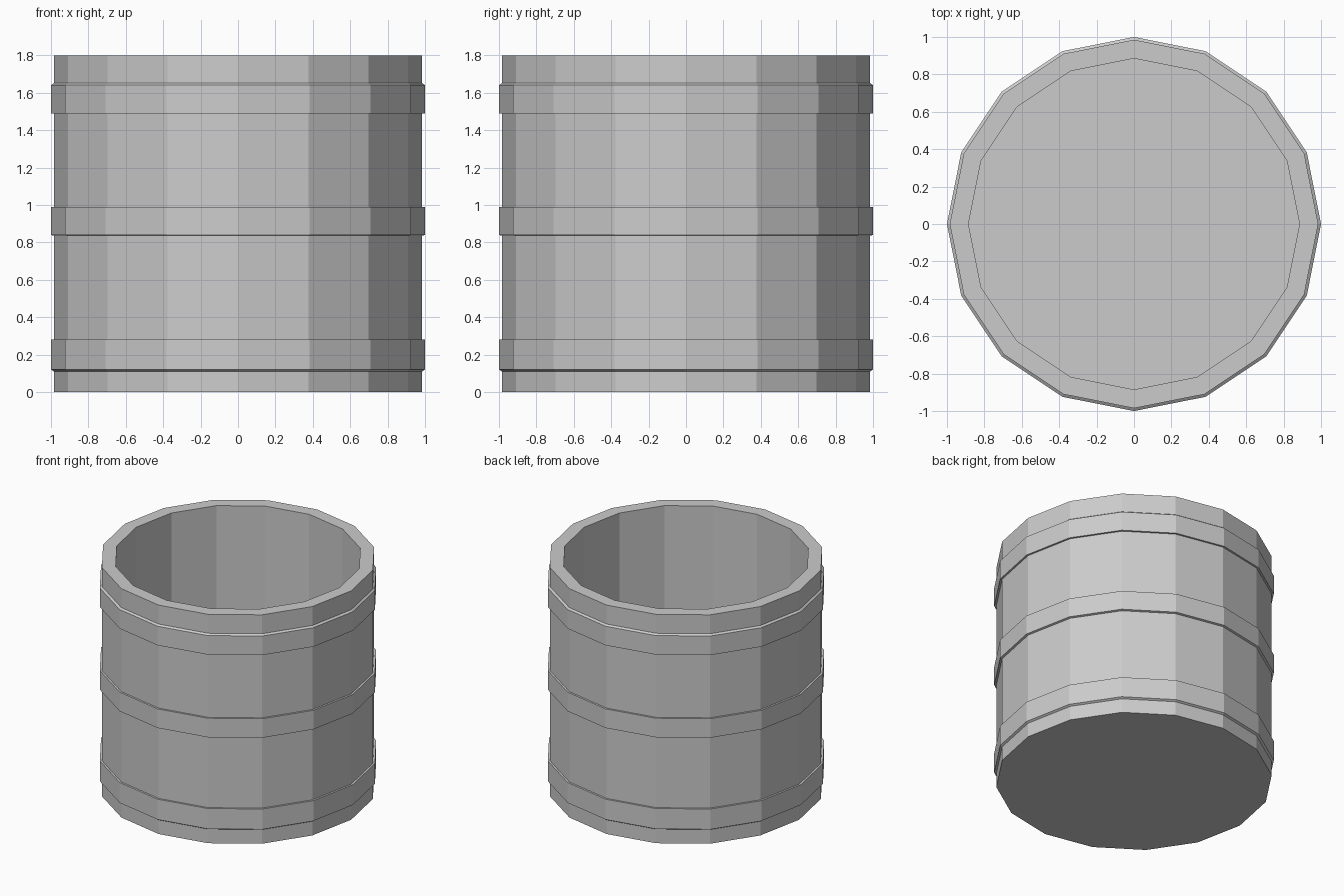
import bpy, bmesh, math

if "Cube" in bpy.data.objects:
    bpy.data.objects.remove(bpy.data.objects["Cube"])

SIDES = 16


def lathe(name, profile, closed=False):
    """Revolve (radius, z) points around z; radius 0 becomes a flat cap."""
    bm = bmesh.new()
    rings = []
    for r, z in profile:
        rings.append([bm.verts.new((r * math.cos(2 * math.pi * i / SIDES),
                                    r * math.sin(2 * math.pi * i / SIDES), z))
                      for i in range(SIDES)])
    pairs = list(zip(rings, rings[1:]))
    if closed:
        pairs.append((rings[-1], rings[0]))
    else:
        bm.faces.new(rings[0][::-1])
        bm.faces.new(rings[-1])
    for a, b in pairs:
        for i in range(SIDES):
            j = (i + 1) % SIDES
            bm.faces.new((a[i], a[j], b[j], b[i]))
    bmesh.ops.recalc_face_normals(bm, faces=bm.faces)
    mesh = bpy.data.meshes.new(name)
    bm.to_mesh(mesh)
    bm.free()
    obj = bpy.data.objects.new(name, mesh)
    bpy.context.collection.objects.link(obj)
    return obj


# Open tub: outer wall, rim, inner wall, floor
lathe("tub", [(0.985, 0), (0.985, 1.8), (0.885, 1.8), (0.885, 0.1)])

# Hoops: bottom at wall, bottom at face, top at face, top at wall
hoops = {"lower_hoop": (0.11, 0.12, 0.28, 0.28),
         "middle_hoop": (0.835, 0.84, 0.99, 0.99),
         "upper_hoop": (1.49, 1.49, 1.64, 1.652)}
for name, (b0, b1, t1, t0) in hoops.items():
    lathe(name, [(0.984, b0), (1.0, b1), (1.0, t1), (0.984, t0)], closed=True)
